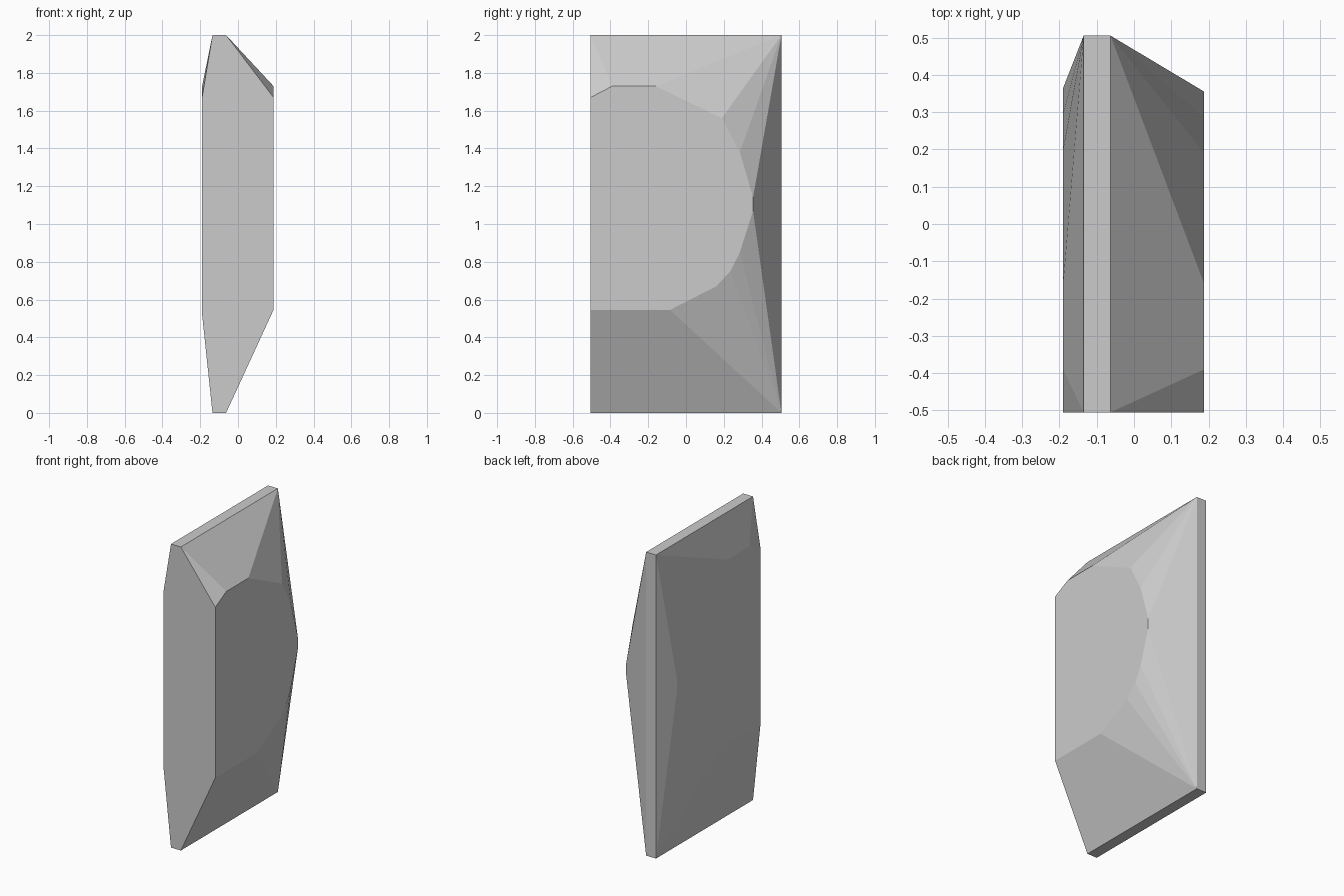
import bpy, bmesh, math

if "Cube" in bpy.data.objects:
    bpy.data.objects.remove(bpy.data.objects["Cube"])

HALF_DEPTH = 0.505

# Side outline (y, z) of the raised flat faces
outline = [(-HALF_DEPTH, 0.545), (-0.085, 0.545), (0.16, 0.67), (0.235, 0.75),
           (0.285, 0.85), (0.355, 1.07), (0.355, 1.14), (0.285, 1.38),
           (0.19, 1.56), (-0.16, 1.73), (-0.39, 1.73), (-HALF_DEPTH, 1.67)]


def left_point(y, z):
    # The left face is slightly larger at the back and bottom
    return (-0.19, y + 0.01 if y > 0.1 else y, z - 0.025 if z < 0.6 else z)


# Thin full-height core slab
points = [(x, y, z) for x in (-0.135, -0.063)
          for y in (-HALF_DEPTH, HALF_DEPTH) for z in (0, 2)]
# Raised faces on both sides, joined to the slab by facets
points += [(0.188, y, z) for y, z in outline]
points += [left_point(y, z) for y, z in outline]

bm = bmesh.new()
for p in points:
    bm.verts.new(p)
hull = bmesh.ops.convex_hull(bm, input=bm.verts[:])
loose = [v for v in bm.verts if not v.link_faces]
bmesh.ops.delete(bm, geom=loose, context='VERTS')
bmesh.ops.dissolve_limit(bm, angle_limit=math.radians(0.5),
                         verts=bm.verts[:], edges=bm.edges[:])
bmesh.ops.recalc_face_normals(bm, faces=bm.faces[:])

mesh = bpy.data.meshes.new("faceted_slab")
bm.to_mesh(mesh)
bm.free()
slab = bpy.data.objects.new("faceted_slab", mesh)
bpy.context.collection.objects.link(slab)
